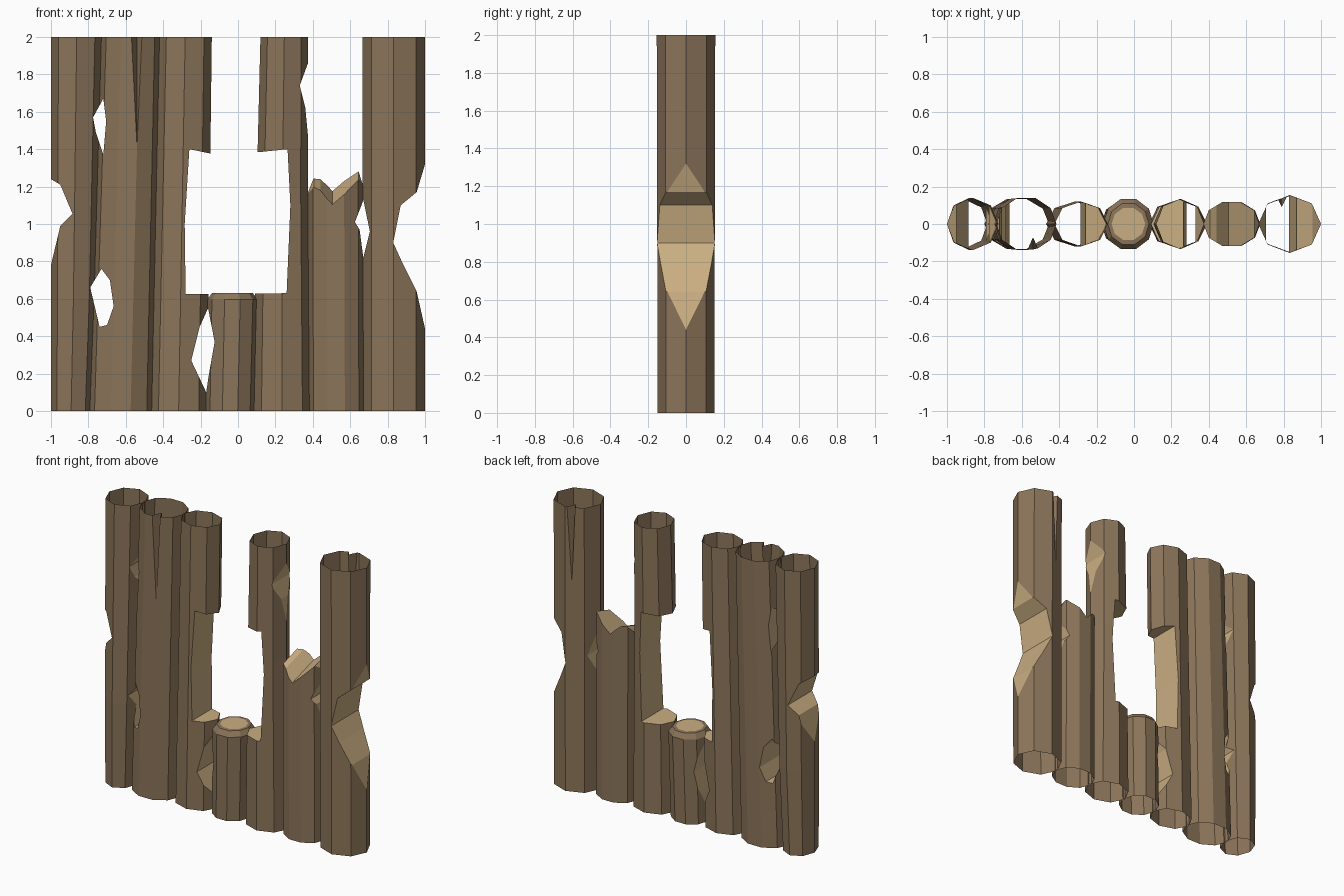
import bpy, bmesh, math

if "Cube" in bpy.data.objects:
    bpy.data.objects.remove(bpy.data.objects["Cube"])


def material(name, srgb):
    m = bpy.data.materials.new(name)
    m.diffuse_color = [(c / 255 / 12.92 if c < 11 else ((c / 255 + 0.055) / 1.055) ** 2.4)
                       for c in srgb] + [1]
    m.use_nodes = True
    m.node_tree.nodes["Principled BSDF"].inputs["Base Color"].default_value = m.diffuse_color
    return m


BARK = material("brown_bark", (140, 117, 90))
WOOD = material("pale_cut_wood", (202, 174, 130))


def add_object(name, bm):
    bmesh.ops.recalc_face_normals(bm, faces=bm.faces)
    me = bpy.data.meshes.new(name)
    bm.to_mesh(me)
    bm.free()
    me.materials.append(BARK)
    me.materials.append(WOOD)
    ob = bpy.data.objects.new(name, me)
    bpy.context.collection.objects.link(ob)
    return ob


def profile_cutter(name, pts, slope=0.0):
    """Front-view outline extruded through the wall; slope tilts it backwards."""
    bm = bmesh.new()
    a, b = ([bm.verts.new((x, y, z + slope * y)) for x, z in pts] for y in (-0.4, 0.4))
    bm.faces.new(a)
    bm.faces.new(b[::-1])
    for i in range(len(pts)):
        j = (i + 1) % len(pts)
        bm.faces.new((a[i], b[i], b[j], a[j]))
    for f in bm.faces:
        f.material_index = 1
    ob = add_object(name, bm)
    ob.hide_render = True
    return ob


def crack_cutter(name, x, y_out, y_in, z_low, w=0.04):
    """Narrow wedge that splits a log from its top end."""
    bm = bmesh.new()
    v = [bm.verts.new(p) for p in ((x - w, y_out, 2.01), (x + w, y_out, 2.01),
                                   (x, y_in, 2.01), (x, y_out, z_low))]
    for t in ((0, 1, 2), (0, 1, 3), (1, 2, 3), (2, 0, 3)):
        bm.faces.new([v[i] for i in t])
    ob = add_object(name, bm)
    ob.hide_render = True
    return ob


def log(name, sides, rings, cutters=()):
    """Log from (left x, right x, half depth, z) rings; ends at floor and top stay open."""
    bm = bmesh.new()
    loops = []
    for x0, x1, ry, z in rings:
        cx, rx = (x0 + x1) / 2, (x1 - x0) / 2
        loops.append([bm.verts.new((cx + rx * math.cos(math.tau * i / sides),
                                    ry * math.sin(math.tau * i / sides), z))
                      for i in range(sides)])
    for lo, hi in zip(loops, loops[1:]):
        for i in range(sides):
            j = (i + 1) % sides
            bm.faces.new((lo[i], lo[j], hi[j], hi[i]))
    bm.faces.new(loops[0][::-1])
    bm.faces.new(loops[-1]).material_index = 1
    ob = add_object(name, bm)
    for c in cutters:
        mod = ob.modifiers.new("cut", 'BOOLEAN')
        mod.operation = 'DIFFERENCE'
        mod.solver = 'EXACT'
        mod.object = c
    bpy.context.view_layer.update()
    me = bpy.data.meshes.new_from_object(ob.evaluated_get(bpy.context.evaluated_depsgraph_get()))
    ob.modifiers.clear()
    ob.data = me
    # remove the end caps so the log is a hollow tube
    bm = bmesh.new()
    bm.from_mesh(me)
    ends = [f for f in bm.faces if all(v.co.z < 1e-4 for v in f.verts)
            or all(v.co.z > 1.9999 for v in f.verts)]
    bmesh.ops.delete(bm, geom=ends, context='FACES')
    bm.to_mesh(me)
    bm.free()
    me.name = name


# window opening and gaps between logs
window = profile_cutter("window_cutter", [
    (-.26, 1.40), (-.285, 1.0), (-.28, .625), (.26, .63), (.28, 1.1), (.265, 1.40),
    (.12, 1.385), (-.14, 1.375)])
gap_high = profile_cutter("gap_high_cutter", [
    (-.72, 1.67), (-.705, 1.55), (-.72, 1.37), (-.76, 1.49), (-.775, 1.57)])
gap_low = profile_cutter("gap_low_cutter", [
    (-.73, .76), (-.685, .70), (-.665, .56), (-.70, .46), (-.74, .45), (-.79, .66)])
gap_mid = profile_cutter("gap_mid_cutter", [
    (-.16, .55), (-.125, .37), (-.155, .2), (-.17, .1), (-.25, .27), (-.205, .45)])
gap_right = profile_cutter("gap_right_cutter", [
    (.67, 1.13), (.705, .96), (.67, .82), (.65, .97), (.625, 1.01), (.66, 1.1)])
# dents in the sides
dent_left = profile_cutter("dent_left_cutter", [
    (-1.2, 1.25), (-1.0, 1.24), (-.95, 1.21), (-.885, 1.055), (-.95, .99), (-1.0, .78), (-1.2, .6)])
dent_right = profile_cutter("dent_right_cutter", [
    (1.2, 1.6), (1.0, 1.32), (.955, 1.17), (.87, 1.10), (.83, .90), (.88, .79),
    (.955, .64), (1.0, .44), (1.2, .2)])
dent_inner = profile_cutter("dent_inner_cutter", [
    (.40, 1.93), (.33, 1.74), (.36, 1.62), (.376, 1.45), (.45, 1.4)])
# broken top of the short log, and cracks
broken = profile_cutter("broken_top_cutter", [
    (.30, 1.08), (.37, 1.16), (.405, 1.22), (.44, 1.21), (.505, 1.14), (.645, 1.26), (.67, 1.20),
    (.75, 1.1), (.75, 1.7), (.30, 1.7)], slope=0.3)
crack_a = crack_cutter("crack_front_cutter", -.54, -.16, -.07, 1.2)
crack_b = crack_cutter("crack_back_cutter", .79, .17, .09, 1.1)

# the seven logs from left to right
log("log_far_left", 8, [(-1, -.785, .125, 0), (-1, -.76, .14, .6), (-1, -.725, .14, 2)],
    [dent_left, gap_high, gap_low])
log("log_left", 10, [(-.80, -.455, .14, 0), (-.735, -.415, .145, 2)],
    [gap_high, gap_low, crack_a])
log("log_window_left", 8, [(-.47, -.165, .12, 0), (-.425, -.14, .12, 2)], [window, gap_mid])
log("log_under_window", 10, [(-.175, .09, .13, 0), (-.165, .105, .14, .595),
                             (-.14, .08, .115, .63), (-.12, .06, .09, .632)], [gap_mid])
log("log_window_right", 8, [(.08, .39, .13, 0), (.10, .375, .13, 1.2), (.12, .375, .135, 2)],
    [window, dent_inner])
log("log_broken", 10, [(.375, .675, .125, 0), (.37, .67, .125, 1.5)], [gap_right, broken])
log("log_far_right", 8, [(.665, 1, .15, 0), (.665, 1, .155, 2)],
    [gap_right, dent_right, crack_b])

# clear away the cutters
for ob in list(bpy.data.objects):
    if ob.name.endswith("_cutter"):
        bpy.data.objects.remove(ob)
